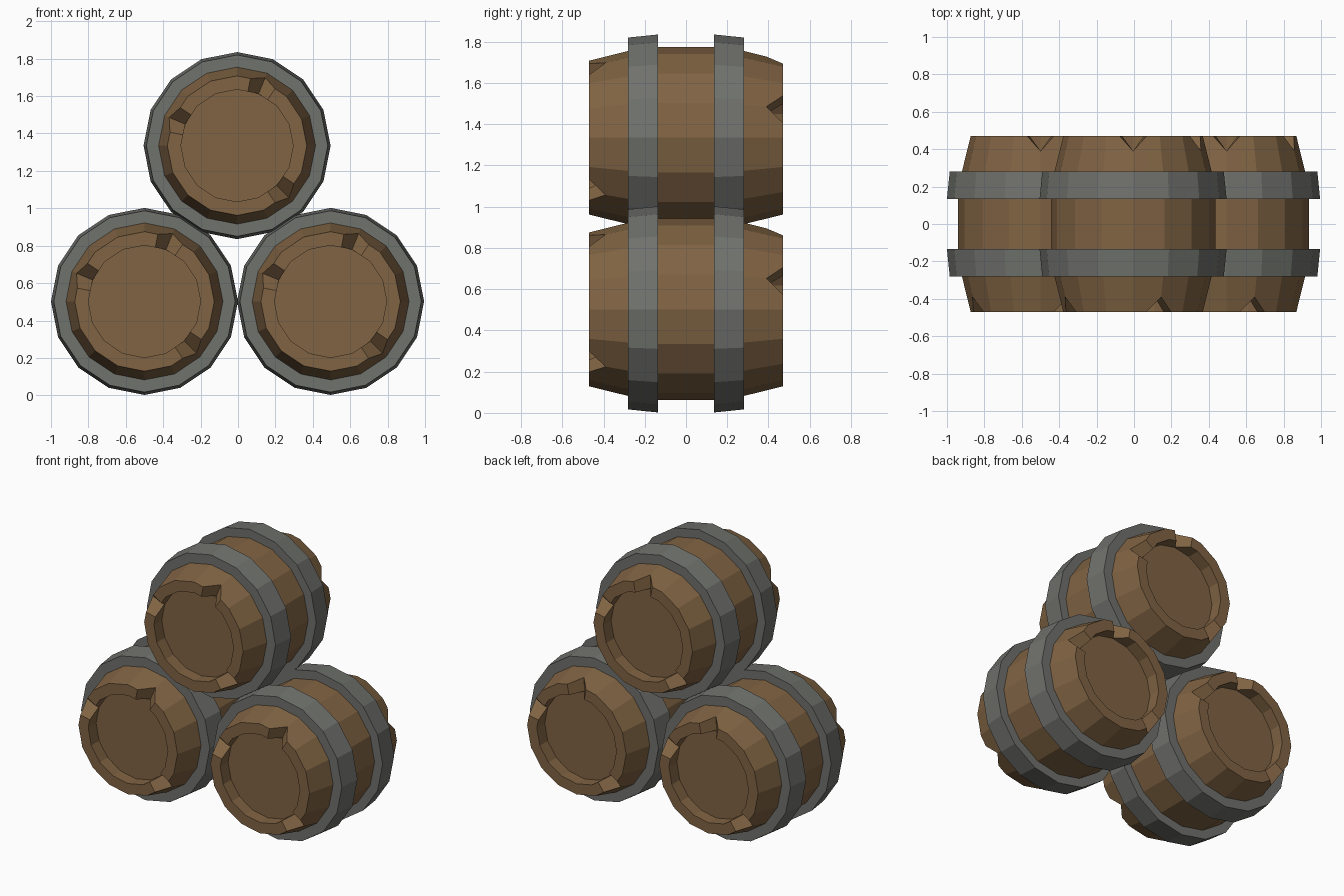
import bpy, bmesh, math

if "Cube" in bpy.data.objects:
    bpy.data.objects.remove(bpy.data.objects["Cube"])

N = 32  # even steps are barrel corners, odd steps are the middles of the flats


def material(name, rgb):
    m = bpy.data.materials.new(name)
    m.diffuse_color = (*rgb, 1)
    m.use_nodes = True
    m.node_tree.nodes["Principled BSDF"].inputs["Base Color"].default_value = m.diffuse_color
    return m


WOOD = material("brown_wood", (0.216, 0.125, 0.056))
IRON = material("grey_iron", (0.162, 0.168, 0.153))


def point(r, y, k, centre):
    a = 2 * math.pi * k / N
    if k % 2:
        r *= math.cos(2 * math.pi / N)
    return (centre[0] + r * math.cos(a), y, centre[1] + r * math.sin(a))


def finish(bm, name, mat):
    bmesh.ops.recalc_face_normals(bm, faces=bm.faces)
    me = bpy.data.meshes.new(name)
    bm.to_mesh(me)
    bm.free()
    me.materials.append(mat)
    bpy.context.collection.objects.link(bpy.data.objects.new(name, me))


def bridge(bm, a, b):
    n = len(a)
    for i in range(n):
        bm.faces.new((a[i], a[(i + 1) % n], b[(i + 1) % n], b[i]))


# Wooden body: (radius, y) profile with recessed lids at both ends
HALF = [(0.30, 0.385), (0.30, 0.47), (0.373, 0.47), (0.42, 0.28), (0.44, 0.135)]
PROFILE = [(r, -y) for r, y in HALF] + HALF[::-1]
CHIPS = {-1: (6, 14, 28), 1: (2, 8, 20)}  # V-shaped rim chips, front and back


def body(name, centre):
    bm = bmesh.new()
    rings = []
    for r, y in PROFILE:
        ring = []
        for k in range(N):
            pr, py = r, y
            side = 1 if y > 0 else -1
            if abs(y) == 0.47 and k in CHIPS[side]:
                py = side * 0.39
                pr = r if r == 0.30 else 0.393
            ring.append(bm.verts.new(point(pr, py, k, centre)))
        rings.append(ring)
    for a, b in zip(rings, rings[1:]):
        bridge(bm, a, b)
    bm.faces.new(rings[0])
    bm.faces.new(rings[-1])
    finish(bm, name, WOOD)


# Iron hoop: closed tapered section
def hoop(name, centre, side):
    bm = bmesh.new()
    rings = [[bm.verts.new(point(r, side * y, k, centre)) for k in range(0, N, 2)]
             for r, y in ((0.41, 0.135), (0.50, 0.135), (0.485, 0.282), (0.41, 0.282))]
    for i in range(4):
        bridge(bm, rings[i], rings[(i + 1) % 4])
    finish(bm, name, IRON)


# Stack of three barrels
for label, centre in (("left", (-0.5, 0.502)), ("right", (0.495, 0.502)), ("top", (-0.005, 1.335))):
    body(label + "_barrel_body", centre)
    hoop(label + "_front_hoop", centre, -1)
    hoop(label + "_back_hoop", centre, 1)
